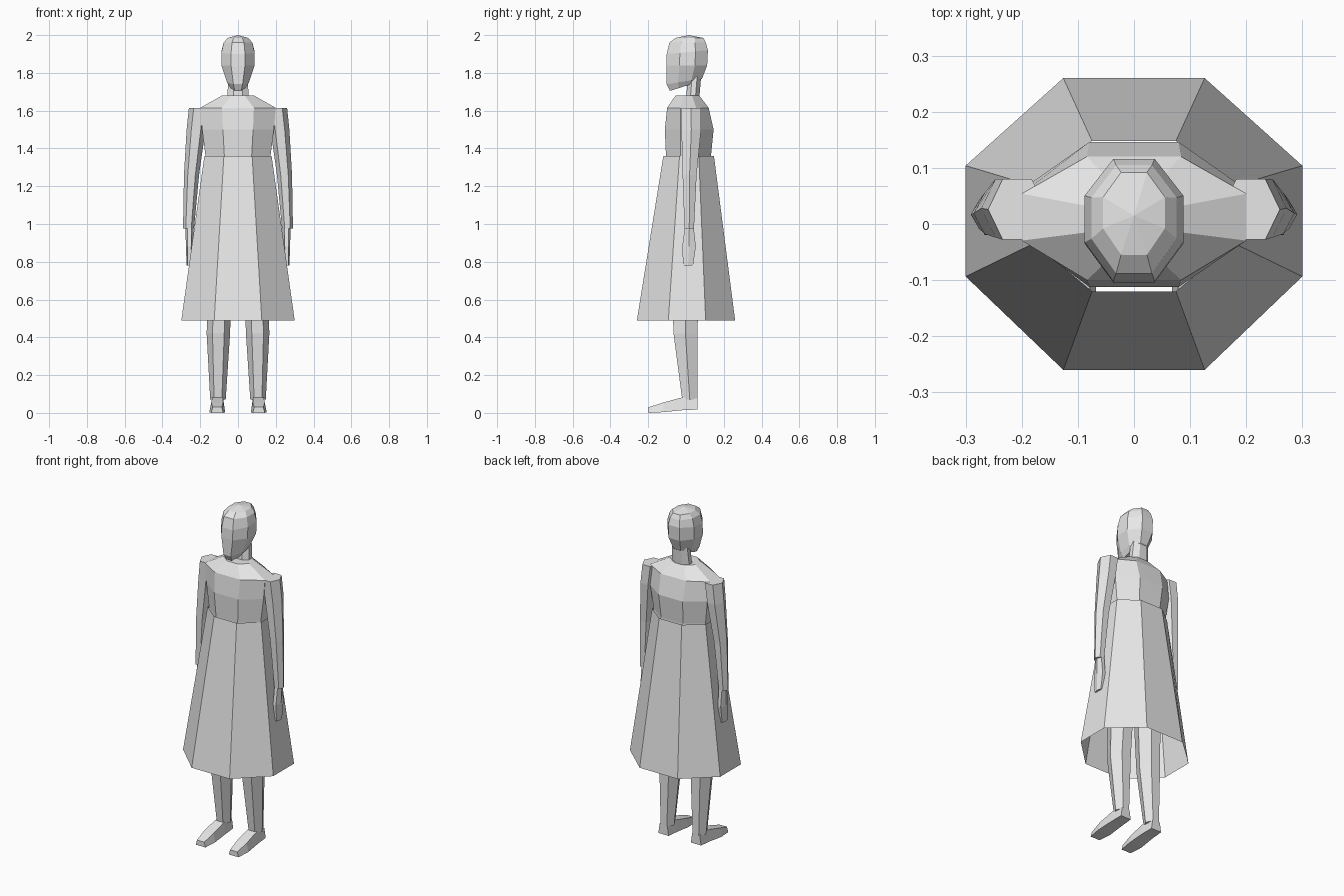
import bpy
import bmesh

if "Cube" in bpy.data.objects:
    bpy.data.objects.remove(bpy.data.objects["Cube"], do_unlink=True)

grey = bpy.data.materials.new("plain_grey")
grey.use_nodes = True
colour = (0.8, 0.8, 0.8, 1)
grey.diffuse_color = colour
grey.node_tree.nodes["Principled BSDF"].inputs["Base Color"].default_value = colour


def octagon(z, width, front, back, tilt=0):
    """Eight-sided ring, centred on x; tilt lifts its rear edge."""
    half = [(0.42, 0), (1, 0.32), (1, 0.7), (0.42, 1)]
    loop = half + [(-a, t) for a, t in reversed(half)]
    return [(a * width, front + t * (back - front), z + t * tilt) for a, t in loop]


def hexagon(x, z, width, front, back):
    """Six-sided ring for a limb, with one ridge on each side."""
    half = [(0.5, 0), (1, 0.5), (0.5, 1)]
    loop = half + [(-a, t) for a, t in reversed(half)]
    return [(x + a * width, front + t * (back - front), z) for a, t in loop]


def sole_section(x, y, width, low, high):
    """Four-sided upright section of a foot."""
    return [(x - width, y, low), (x + width, y, low),
            (x + width * 0.75, y, high), (x - width * 0.75, y, high)]


def loft(name, rings, closed=True, mirrored=False):
    """Join rings of points into a flat-faced skin."""
    bm = bmesh.new()
    rows = [[bm.verts.new(p) for p in ring] for ring in rings]
    count = len(rows[0])
    for lower, upper in zip(rows, rows[1:]):
        for i in range(count):
            j = (i + 1) % count
            bm.faces.new((lower[i], lower[j], upper[j], upper[i]))
    if closed:
        bm.faces.new(rows[0][::-1])
        bm.faces.new(rows[-1])
    bmesh.ops.remove_doubles(bm, verts=bm.verts, dist=0.0005)
    bmesh.ops.recalc_face_normals(bm, faces=bm.faces)
    mesh = bpy.data.meshes.new(name)
    bm.to_mesh(mesh)
    bm.free()
    mesh.materials.append(grey)
    obj = bpy.data.objects.new(name, mesh)
    bpy.context.collection.objects.link(obj)
    if mirrored:
        obj.modifiers.new("mirror", 'MIRROR').use_mirror_merge = False
    return obj


# Head, from chin to crown point
loft("head", [octagon(*r) for r in (
    (1.705, 0.04, -0.085, 0.06, 0.045),
    (1.74, 0.058, -0.103, 0.085, 0.03),
    (1.84, 0.088, -0.104, 0.112),
    (1.9, 0.088, -0.102, 0.116, 0.02),
    (1.96, 0.076, -0.088, 0.105),
    (1.985, 0.055, -0.055, 0.092),
    (2, 0, 0.015, 0.015))])

# Neck
loft("neck", [octagon(*r) for r in (
    (1.66, 0.058, 0, 0.07), (1.78, 0.05, 0.01, 0.08))])

# Torso, from hips up to the shoulder slope
loft("torso", [octagon(*r) for r in (
    (0.95, 0.15, -0.08, 0.11),
    (1.1, 0.18, -0.1, 0.13),
    (1.36, 0.172, -0.106, 0.132),
    (1.5, 0.19, -0.112, 0.146),
    (1.615, 0.2, -0.1, 0.12),
    (1.68, 0.085, -0.055, 0.07))])

# Skirt, an open flared sheet
loft("skirt", [octagon(*r) for r in (
    (0.49, 0.3, -0.26, 0.26),
    (1.36, 0.178, -0.12, 0.148))], closed=False)

# Arms in sleeves
loft("arms", [hexagon(*r) for r in (
    (0.262, 0.975, 0.029, -0.008, 0.042),
    (0.246, 1.26, 0.04, -0.018, 0.056),
    (0.222, 1.5, 0.05, -0.024, 0.08),
    (0.208, 1.615, 0.052, -0.028, 0.08))], mirrored=True)

# Hands, flat and hanging from the sleeves
loft("hands", [hexagon(*r) for r in (
    (0.261, 0.78, 0.011, -0.015, 0.037),
    (0.257, 0.88, 0.019, -0.02, 0.052),
    (0.257, 0.99, 0.021, -0.005, 0.04))], mirrored=True)

# Legs
loft("legs", [hexagon(*r) for r in (
    (0.106, 0.07, 0.041, -0.02, 0.06),
    (0.104, 0.42, 0.062, -0.066, 0.06),
    (0.1, 0.55, 0.062, -0.07, 0.065),
    (0.095, 1, 0.085, -0.08, 0.09))], mirrored=True)

# Feet, from heel to toe
loft("feet", [sole_section(*r) for r in (
    (0.108, 0.06, 0.034, 0.018, 0.075),
    (0.108, -0.02, 0.038, 0.014, 0.082),
    (0.11, -0.12, 0.042, 0.004, 0.055),
    (0.11, -0.198, 0.032, 0, 0.03))], mirrored=True)
